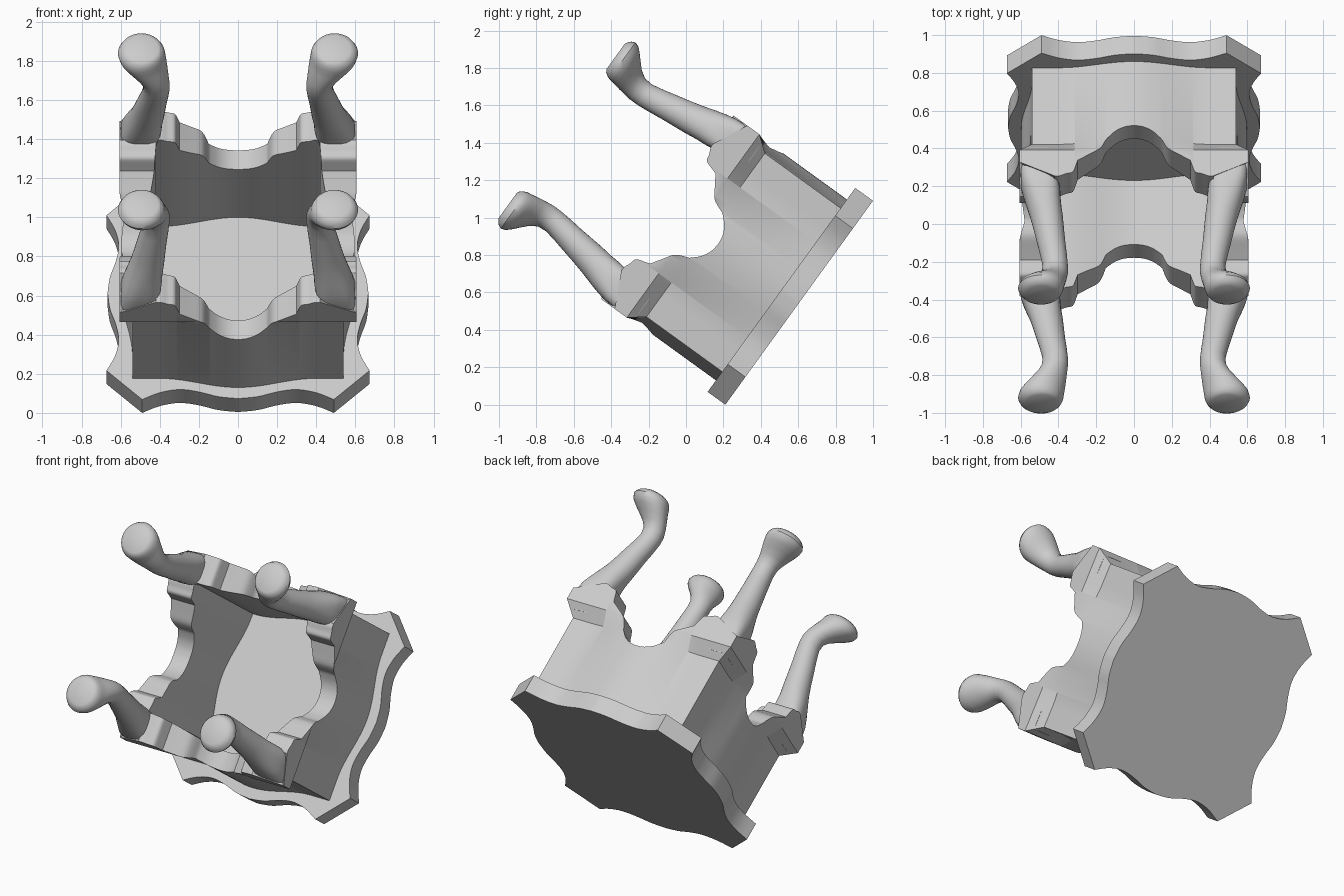
import bpy, bmesh, math
from mathutils import Matrix

cube = bpy.data.objects.get("Cube")
if cube:
    bpy.data.objects.remove(cube, do_unlink=True)

# The table lies tipped over: built upside down (z = 0 is its top), then tilted
TILT = Matrix.Translation((0, 0.605, 0.545)) @ Matrix.Rotation(math.radians(54.1), 4, 'X')

mat = bpy.data.materials.new("light_grey")
mat.use_nodes = True
GREY = (0.6, 0.6, 0.6, 1)
mat.diffuse_color = GREY
mat.node_tree.nodes["Principled BSDF"].inputs["Base Color"].default_value = GREY


def finish(bm, name, local=Matrix(), angle=35):
    bmesh.ops.remove_doubles(bm, verts=bm.verts, dist=0.0004)
    bmesh.ops.recalc_face_normals(bm, faces=bm.faces)
    me = bpy.data.meshes.new(name)
    bm.to_mesh(me)
    bm.free()
    me.materials.append(mat)
    ob = bpy.data.objects.new(name, me)
    bpy.context.collection.objects.link(ob)
    ob.matrix_world = TILT @ local
    bpy.ops.object.select_all(action='DESELECT')
    ob.select_set(True)
    bpy.context.view_layer.objects.active = ob
    bpy.ops.object.shade_smooth_by_angle(angle=math.radians(angle))
    return ob


def loft(bm, rings):
    """Bridge closed rings of equal length and cap both ends."""
    loops = [[bm.verts.new(p) for p in r] for r in rings]
    n = len(loops[0])
    for a, b in zip(loops, loops[1:]):
        for i in range(n):
            j = (i + 1) % n
            bm.faces.new((a[i], a[j], b[j], b[i]))
    bm.faces.new(loops[0][::-1])
    bm.faces.new(loops[-1])


def smooth(pts, steps=4):
    """Catmull-Rom through 2D points."""
    out = []
    for i in range(len(pts) - 1):
        p0, p1, p2, p3 = (pts[max(0, min(len(pts) - 1, i + k))] for k in (-1, 0, 1, 2))
        for s in range(steps):
            t = s / steps
            out.append(tuple(
                0.5 * (2 * b + (c - a) * t + (2 * a - 5 * b + 4 * c - d) * t * t
                       + (3 * b - a - 3 * c + d) * t ** 3)
                for a, b, c, d in zip(p0, p1, p2, p3)))
    return out + [pts[-1]]


# Table top: wavy edge on each side with clipped corners
half = smooth([(0, 0.667), (0.1, 0.655), (0.2, 0.625), (0.3, 0.61), (0.4, 0.63), (0.49, 0.673)])
edge = [(-x, y) for x, y in half[:0:-1]] + half
outline = []
for k in range(4):
    c, s = [(1, 0), (0, -1), (-1, 0), (0, 1)][k]
    outline += [(x * c - y * s, x * s + y * c) for x, y in edge]
bm = bmesh.new()
loft(bm, [[(x, y, z) for x, y in outline] for z in (0, 0.117)])
finish(bm, "table_top")

# Aprons: bowed panels, scalloped edge, flared out towards the legs
scallop = (smooth([(0, 0.535), (0.05, 0.542), (0.1, 0.567), (0.14, 0.605)], 3)
           + smooth([(0.15, 0.617), (0.168, 0.665), (0.19, 0.697), (0.24, 0.73), (0.298, 0.768)], 3)
           + smooth([(0.312, 0.815), (0.325, 0.845), (0.36, 0.855), (0.395, 0.87), (0.42, 0.87)], 3))
INNER, OUTER, FLARED, Z1, Z2 = 0.42, 0.54, 0.605, 0.617, 0.70


def bulge(x):
    x = min(abs(x) / 0.4, 1)
    return 0.057 * (0.5 + 0.5 * math.cos(math.pi * x))


def outer(x, z):
    f = min(max((z - Z1) / (Z2 - Z1), 0), 1)
    return (OUTER + bulge(x)) * (1 - f) + FLARED * f


def apron_ring(x, h, mitre=0):
    """Cross-section of the apron at x, running up the outside and down the inside."""
    levels = [0.1, min(Z1, h), min(Z2, h), h]
    out = [(mitre * outer(x, z) if mitre else x, outer(x, z), z) for z in levels]
    inn = [(x, INNER + bulge(x), z) for z in levels]
    return out + inn[::-1]


for k, name in enumerate(("back_apron", "right_apron", "front_apron", "left_apron")):
    cols = [(-x, h) for x, h in scallop[:0:-1]] + scallop
    rings = [apron_ring(x, h) for x, h in cols]
    rings = [apron_ring(-INNER, 0.78, -1)] + rings + [apron_ring(INNER, 0.78, 1)]
    bm = bmesh.new()
    loft(bm, rings)
    finish(bm, name, Matrix.Rotation(k * math.pi / 2, 4, 'Z'))

# Cabriole legs: (height, diagonal offset, radius, squareness)
LEG = [(0.66, 0.50, 0.075, 7), (0.72, 0.509, 0.094, 7), (0.79, 0.505, 0.096, 5),
       (0.85, 0.498, 0.100, 3.6), (0.90, 0.489, 0.099, 2.8), (0.96, 0.479, 0.093, 2.3),
       (1.03, 0.464, 0.087, 2), (1.10, 0.452, 0.081, 2), (1.17, 0.441, 0.076, 2),
       (1.25, 0.427, 0.071, 2), (1.32, 0.417, 0.067, 2), (1.37, 0.419, 0.069, 2),
       (1.41, 0.434, 0.079, 2), (1.445, 0.455, 0.095, 2), (1.475, 0.474, 0.109, 2),
       (1.50, 0.488, 0.118, 2), (1.525, 0.494, 0.120, 2), (1.545, 0.494, 0.111, 2),
       (1.558, 0.492, 0.099, 2), (1.567, 0.491, 0.083, 2)]
SIDES = 32


def superellipse(a, n):
    c, s = math.cos(a), math.sin(a)
    r = (abs(c) ** n + abs(s) ** n) ** (-1 / n)
    return r * c, r * s


for sx, side in ((1, "left"), (-1, "right")):
    for sy, end in ((1, "back"), (-1, "front")):
        rings = []
        for z, d, r, n in LEG:
            ring = [superellipse(2 * math.pi * i / SIDES, n) for i in range(SIDES)]
            rings.append([(sx * d + r * x, sy * d + r * y, z) for x, y in ring])
        bm = bmesh.new()
        loft(bm, rings)
        finish(bm, f"{end}_{side}_leg", angle=40)
